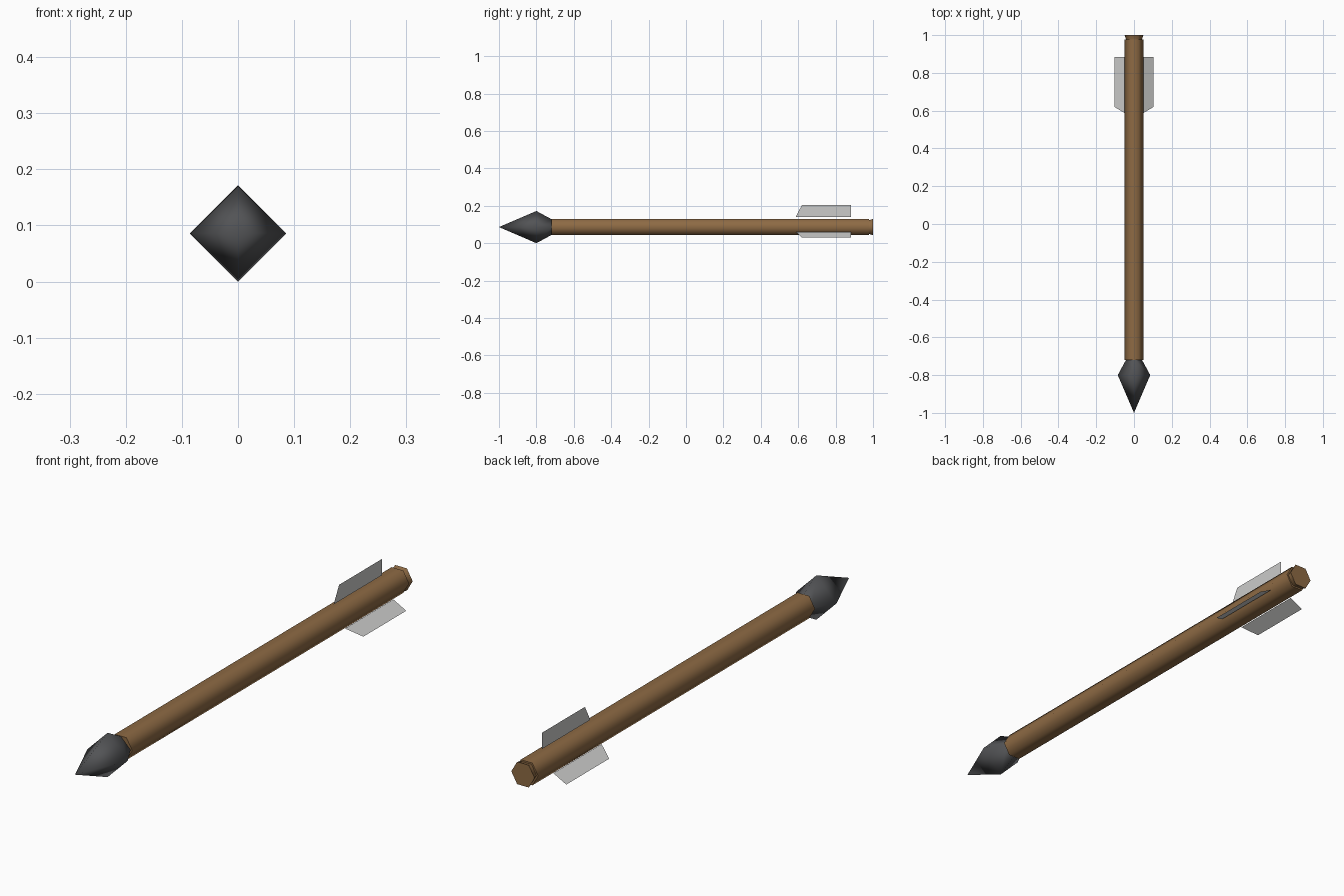
import bpy, bmesh, math

if "Cube" in bpy.data.objects:
    bpy.data.objects.remove(bpy.data.objects["Cube"])

AXIS_Z = 0.086


def material(name, rgb):
    m = bpy.data.materials.new(name)
    m.diffuse_color = (*rgb, 1)
    m.use_nodes = True
    m.node_tree.nodes["Principled BSDF"].inputs["Base Color"].default_value = m.diffuse_color
    return m


wood = material("brown wood", (0.27, 0.145, 0.058))
iron = material("dark iron", (0.085, 0.087, 0.092))
feather = material("pale grey feather", (0.6, 0.6, 0.59))


def finish(name, bm, mat):
    mesh = bpy.data.meshes.new(name)
    bm.to_mesh(mesh)
    bm.free()
    mesh.materials.append(mat)
    ob = bpy.data.objects.new(name, mesh)
    ob.location.z = AXIS_Z
    bpy.context.collection.objects.link(ob)
    return ob


def lathe(name, profile, sides, mat):
    """Joins polygon rings (y, radius) along the y axis; radius 0 is a tip."""
    bm = bmesh.new()
    rings = []
    for y, r in profile:
        n = sides if r else 1
        rings.append([bm.verts.new((r * math.cos(math.tau * i / sides), y,
                                    r * math.sin(math.tau * i / sides)))
                      for i in range(n)])
    for a, b in zip(rings, rings[1:]):
        for i in range(sides):
            j = (i + 1) % sides
            quad = [a[i % len(a)], a[j % len(a)], b[j % len(b)], b[i % len(b)]]
            bm.faces.new(list(dict.fromkeys(quad))).smooth = True
    for ring in (rings[0], rings[-1]):
        if len(ring) > 1:
            bm.faces.new(ring)
    bmesh.ops.recalc_face_normals(bm, faces=bm.faces)
    # keep the flat end caps and the nock step crisp
    for e in bm.edges:
        if any(not f.smooth for f in e.link_faces):
            e.smooth = False
    return finish(name, bm, mat)


# hexagonal shaft with a flared nock at the back end
lathe("shaft", [(-0.72, 0.05), (0.978, 0.05)], 6, wood)
lathe("nock", [(0.97, 0.043), (0.98, 0.043), (1.0, 0.05)], 6, wood)

# four-sided arrowhead
lathe("arrowhead", [(-1.0, 0), (-0.8, 0.086), (-0.715, 0.04)], 4, iron)

# three flat vanes around the shaft
outline = [(0.055, 0.587), (0.118, 0.62), (0.118, 0.883), (0.055, 0.883)]
for name, deg in (("top_vane", 90), ("right_vane", -28), ("left_vane", 208)):
    c, s = math.cos(math.radians(deg)), math.sin(math.radians(deg))
    bm = bmesh.new()
    bm.faces.new([bm.verts.new((r * c, y, r * s)) for r, y in outline])
    finish(name, bm, feather)
